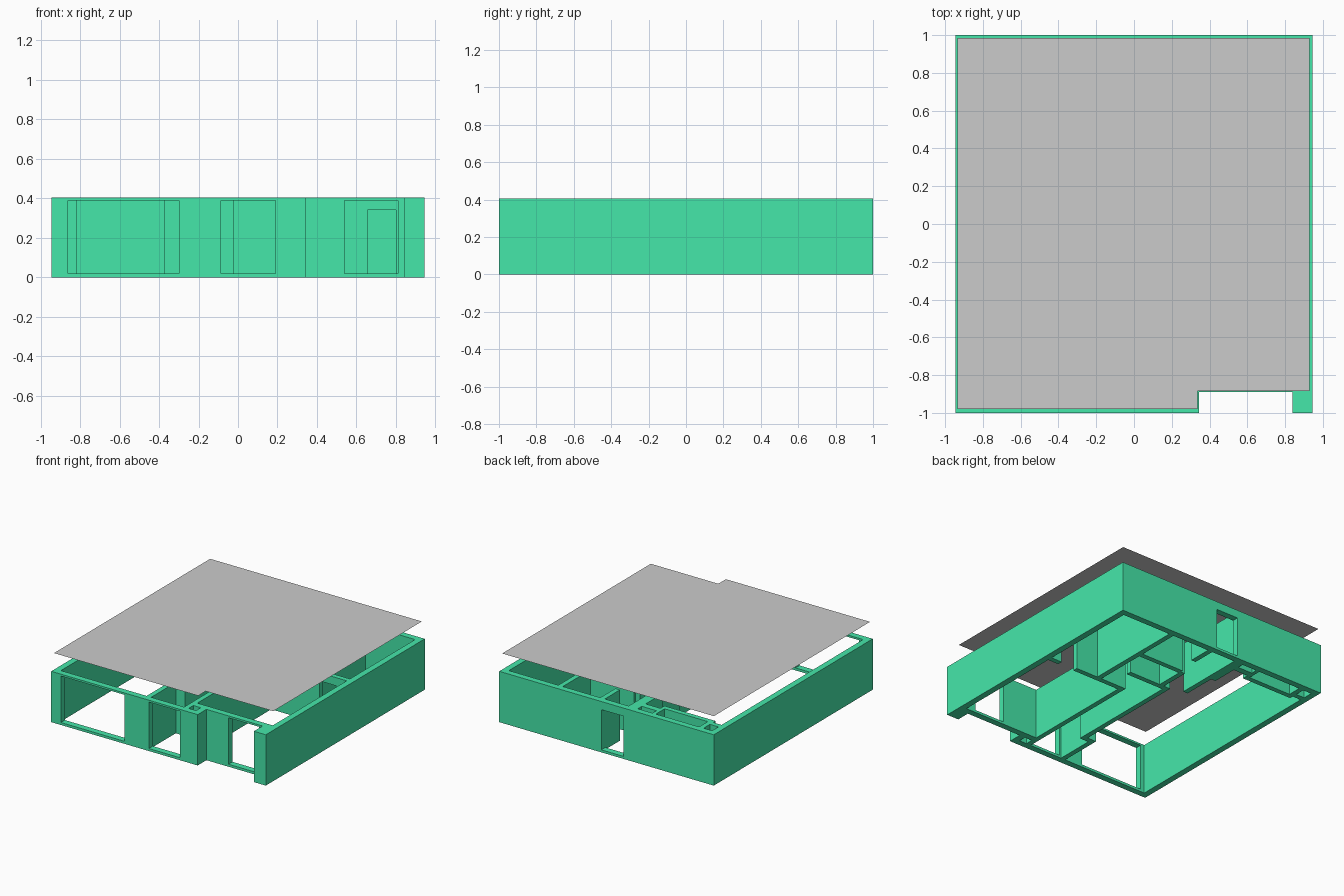
import bpy, bmesh

if "Cube" in bpy.data.objects:
    bpy.data.objects.remove(bpy.data.objects["Cube"])

H = 0.405          # wall height
ROOF_Z = 0.545     # the ceiling sheet floats above the walls

# wall plan: x0, x1, y0, y1
WALLS = [
    # outer shell
    (-0.945, -0.895, -1.0, 1.0), (0.895, 0.945, -1.0, 1.0),
    (-0.945, 0.945, 0.95, 1.0), (-0.945, 0.345, -1.0, -0.95),
    (0.295, 0.345, -1.0, -0.84), (0.20, 0.945, -0.89, -0.84),
    (0.84, 0.945, -1.0, -0.84),
    # partitions between the three front rooms
    (0.19, 0.23, -1.0, 0.13),
    (-0.14, -0.10, -1.0, -0.60), (-0.14, -0.02, -0.64, -0.60),
    (-0.06, -0.02, -0.60, 0.34),
    # back right room and bathrooms
    (0.19, 0.895, 0.09, 0.13), (0.42, 0.46, 0.09, 0.95),
    (-0.06, 0.32, 0.30, 0.34), (0.00, 0.04, 0.30, 0.58),
    (0.04, 0.42, 0.56, 0.60), (0.05, 0.09, 0.76, 0.95),
    # hall and closets along the back
    (-0.20, -0.16, 0.37, 0.64), (-0.24, -0.16, 0.64, 0.95),
    (-0.40, -0.20, 0.85, 0.90), (-0.40, -0.37, 0.80, 0.95),
    (-0.82, -0.37, 0.80, 0.84), (-0.82, -0.78, 0.80, 0.95),
    (-0.895, -0.82, 0.83, 0.87),
]
# openings: x0, x1, y0, y1, z0, z1
OPENINGS = [
    (-0.86, -0.30, -1.1, -0.9, 0.02, 0.39),
    (-0.085, 0.19, -1.1, -0.9, 0.02, 0.39),
    (0.54, 0.81, -0.95, -0.8, 0.02, 0.39),
    (-0.15, 0.045, 0.9, 1.1, 0.02, 0.34),
    (0.655, 0.80, 0.0, 0.2, 0.0, 0.34),
]


def inside(b, x, y):
    return b[0] < x < b[1] and b[2] < y < b[3]


def solid(x, y, z):
    if not 0 < z < H or not any(inside(w, x, y) for w in WALLS):
        return False
    return not any(inside(o, x, y) and o[4] < z < o[5] for o in OPENINGS)


def levels(values, lo, hi):
    return sorted({round(v, 4) for v in values if lo <= v <= hi})


def make_object(name, bm):
    me = bpy.data.meshes.new(name)
    bm.to_mesh(me)
    bm.free()
    ob = bpy.data.objects.new(name, me)
    bpy.context.collection.objects.link(ob)
    return ob


# walls: clean outer skin of the united plan, minus the openings
boxes = WALLS + OPENINGS
grid = [levels([v for b in boxes for v in b[0:2]], -0.945, 0.945),
        levels([v for b in boxes for v in b[2:4]], -1, 1),
        levels([0, H] + [v for o in OPENINGS for v in o[4:6]], 0, H)]
mids = [[(a + b) / 2 for a, b in zip(g, g[1:])] for g in grid]


def filled(c):
    if any(c[k] < 0 or c[k] >= len(mids[k]) for k in range(3)):
        return False
    return solid(*(mids[k][c[k]] for k in range(3)))


cells = {(i, j, k) for i in range(len(mids[0])) for j in range(len(mids[1]))
         for k in range(len(mids[2])) if filled((i, j, k))}
bm = bmesh.new()
verts = {}


def vert(key):
    if key not in verts:
        verts[key] = bm.verts.new([grid[k][key[k]] for k in range(3)])
    return verts[key]


for c in sorted(cells):
    for axis in range(3):
        for side in (0, 1):
            n = list(c)
            n[axis] += 1 if side else -1
            if tuple(n) in cells:
                continue
            a, b = (axis + 1) % 3, (axis + 2) % 3
            quad = []
            for da, db in ((0, 0), (1, 0), (1, 1), (0, 1)):
                p = list(c)
                p[axis] += side
                p[a] += da
                p[b] += db
                quad.append(vert(tuple(p)))
            bm.faces.new(quad if side else quad[::-1])
bmesh.ops.dissolve_limit(bm, angle_limit=0.01, verts=bm.verts, edges=bm.edges)
bmesh.ops.triangulate(bm, faces=[f for f in bm.faces if len(f.verts) > 4])
walls = make_object("walls", bm)
green = bpy.data.materials.new("green_plaster")
green.diffuse_color = (0.06, 0.8, 0.4, 1)
green.use_nodes = True
green.node_tree.nodes["Principled BSDF"].inputs["Base Color"].default_value = green.diffuse_color
walls.data.materials.append(green)

# ceiling: flat sheet with the entrance notch
bm = bmesh.new()
outline = [(-0.935, -0.98), (0.335, -0.98), (0.335, -0.885),
           (0.93, -0.885), (0.93, 0.985), (-0.935, 0.985)]
bm.faces.new([bm.verts.new((x, y, ROOF_Z)) for x, y in outline])
make_object("ceiling", bm)
